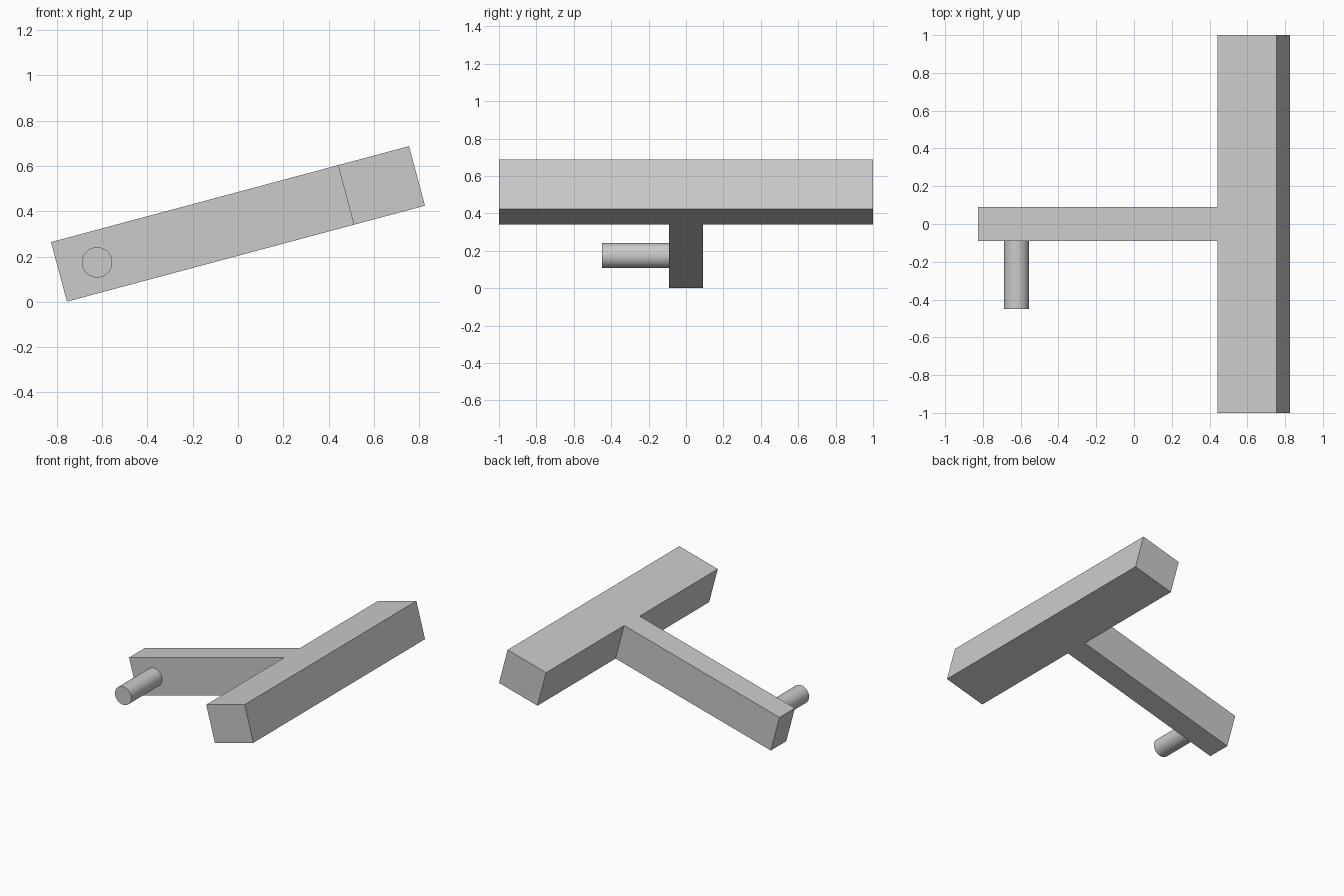
import bpy, bmesh, math
from mathutils import Matrix, Vector

cube = bpy.data.objects.get("Cube")
if cube:
    bpy.data.objects.remove(cube, do_unlink=True)

grey = bpy.data.materials.new("plain grey")
grey.use_nodes = True
colour = (0.6, 0.6, 0.6, 1)
grey.diffuse_color = colour
grey.node_tree.nodes["Principled BSDF"].inputs["Base Color"].default_value = colour

LENGTH, THICK, BAR = 1.636, 0.272, 0.325
ARM_HALF, TILT, MID_Z = 0.09, math.radians(15), 0.344


def finish(name, bm):
    bmesh.ops.recalc_face_normals(bm, faces=bm.faces)
    mesh = bpy.data.meshes.new(name)
    bm.to_mesh(mesh)
    bm.free()
    mesh.materials.append(grey)
    obj = bpy.data.objects.new(name, mesh)
    bpy.context.collection.objects.link(obj)
    return obj


# T-shaped body: outline extruded to its thickness, then tilted
end, seam = LENGTH / 2, LENGTH / 2 - BAR
half = [(-end, ARM_HALF), (seam, ARM_HALF), (seam, 1), (end, 1)]
outline = half + [(x, -y) for x, y in reversed(half)]
bm = bmesh.new()
face = bm.faces.new([bm.verts.new((x, y, -THICK / 2)) for x, y in outline])
top = bmesh.ops.extrude_face_region(bm, geom=[face])["geom"]
bmesh.ops.translate(bm, vec=Vector((0, 0, THICK)),
                    verts=[g for g in top if isinstance(g, bmesh.types.BMVert)])
body = finish("t_shaped_body", bm)
body.rotation_euler.y = -TILT
body.location.z = MID_Z

# Round peg on the front side of the arm, running into it slightly
front, back = -0.45, -0.08
bm = bmesh.new()
bmesh.ops.create_cone(bm, cap_ends=True, segments=64, radius1=0.067, radius2=0.067,
                      depth=back - front, matrix=Matrix.Rotation(math.pi / 2, 4, "X"))
peg = finish("handle_peg", bm)
peg.location = (-0.622, (front + back) / 2, 0.174)
bpy.ops.object.select_all(action="DESELECT")
peg.select_set(True)
bpy.context.view_layer.objects.active = peg
bpy.ops.object.shade_smooth_by_angle(angle=math.radians(30))
